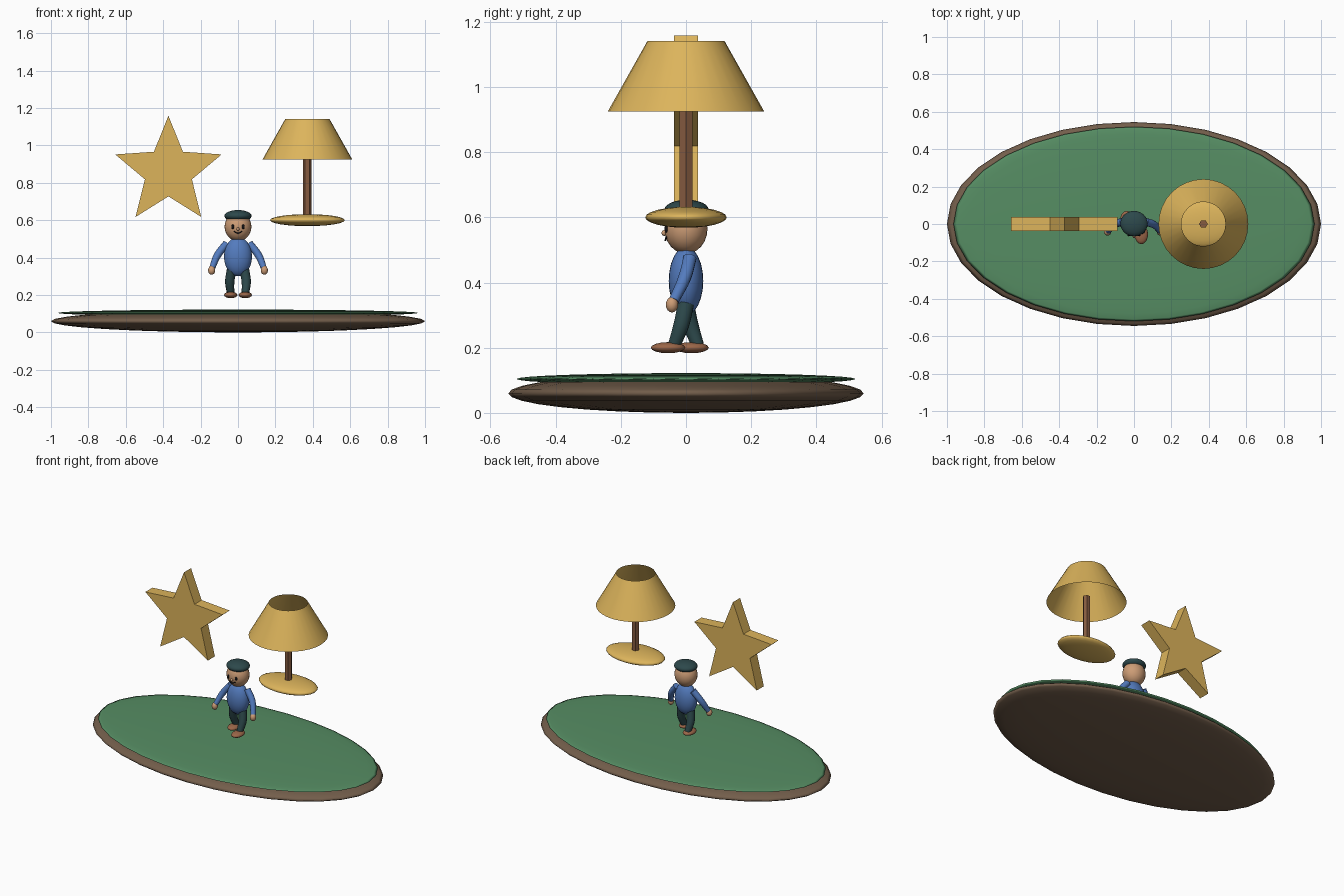
import bpy, bmesh, math

if "Cube" in bpy.data.objects:
    bpy.data.objects.remove(bpy.data.objects["Cube"])


def mat(name, rgb):
    m = bpy.data.materials.new(name)
    m.diffuse_color = (*[c ** 2.2 for c in rgb], 1)
    m.use_nodes = True
    m.node_tree.nodes["Principled BSDF"].inputs["Base Color"].default_value = m.diffuse_color
    return m


GOLD = mat("gold", (0.86, 0.70, 0.36))
WOOD = mat("wood", (0.52, 0.36, 0.26))
EARTH = mat("earth", (0.45, 0.37, 0.30))
GRASS = mat("grass", (0.34, 0.55, 0.39))
SKIN = mat("skin", (0.80, 0.61, 0.46))
BLUE = mat("blue", (0.33, 0.48, 0.74))
DARK = mat("dark", (0.19, 0.29, 0.30))
LEATHER = mat("leather", (0.60, 0.40, 0.29))
BLACK = mat("black", (0.10, 0.10, 0.11))


def finish(name, material, smooth=True):
    ob = bpy.context.object
    ob.name = name
    ob.data.materials.append(material)
    if smooth:
        bpy.ops.object.shade_smooth_by_angle(angle=math.radians(40))
    return ob


def ellipsoid(name, loc, radii, material, seg=24, rings=12):
    bpy.ops.mesh.primitive_uv_sphere_add(segments=seg, ring_count=rings, radius=1, location=loc)
    bpy.context.object.scale = radii
    bpy.ops.object.transform_apply(location=False, rotation=False, scale=True)
    ob = finish(name, material, False)
    ob.data.polygons.foreach_set("use_smooth", [True] * len(ob.data.polygons))
    return ob


def tube(name, points, radii, material):
    cu = bpy.data.curves.new(name, "CURVE")
    cu.dimensions = "3D"
    cu.bevel_depth = 1
    cu.bevel_resolution = 3
    cu.resolution_u = 5
    cu.use_fill_caps = True
    sp = cu.splines.new("BEZIER")
    sp.bezier_points.add(len(points) - 1)
    for bp, p, r in zip(sp.bezier_points, points, radii):
        bp.co, bp.radius = p, r
        bp.handle_left_type = bp.handle_right_type = "AUTO"
    ob = bpy.data.objects.new(name, cu)
    bpy.context.collection.objects.link(ob)
    bpy.ops.object.select_all(action="DESELECT")
    ob.select_set(True)
    bpy.context.view_layer.objects.active = ob
    bpy.ops.object.convert(target="MESH")
    return finish(name, material)


# Oval island
ellipsoid("ground_base", (0, 0, 0.06), (1, 0.545, 0.06), EARTH, 32, 16)
ellipsoid("grass_top", (0, 0, 0.104), (0.965, 0.52, 0.018), GRASS, 32, 16)

# Star: extruded five-point outline
bm = bmesh.new()
outline = []
for i in range(10):
    r = 0.132 if i % 2 else 0.299
    a = math.pi / 2 + i * math.pi / 5
    outline.append(bm.verts.new((-0.372 + r * math.cos(a), -0.037, 0.859 + r * math.sin(a))))
face = bm.faces.new(outline)
ext = bmesh.ops.extrude_face_region(bm, geom=[face])
bmesh.ops.translate(bm, vec=(0, 0.074, 0),
                    verts=[v for v in ext["geom"] if isinstance(v, bmesh.types.BMVert)])
bmesh.ops.recalc_face_normals(bm, faces=bm.faces)
me = bpy.data.meshes.new("star")
bm.to_mesh(me)
bm.free()
me.materials.append(GOLD)
bpy.context.collection.objects.link(bpy.data.objects.new("star", me))

# Lamp: oval foot, six-sided stem, open shade
LX = 0.371
ellipsoid("lamp_foot", (LX, 0, 0.60), (0.2, 0.125, 0.032), GOLD)
bpy.ops.mesh.primitive_cylinder_add(vertices=6, radius=0.023, depth=0.36,
                                    location=(LX, 0, 0.78), rotation=(0, 0, math.pi / 6))
finish("lamp_stem", WOOD, False)
bpy.ops.mesh.primitive_cone_add(vertices=32, radius1=0.24, radius2=0.118, depth=0.217,
                                end_fill_type="NOTHING", location=(LX, 0, 1.033))
finish("lamp_shade", GOLD)

# Figure: torso, head, cap and face
ellipsoid("torso", (0, 0, 0.405), (0.075, 0.053, 0.105), BLUE)
ellipsoid("head", (0, 0, 0.565), (0.072, 0.066, 0.077), SKIN)
ellipsoid("cap", (0, 0.002, 0.623), (0.073, 0.068, 0.031), DARK)
ellipsoid("nose", (0, -0.066, 0.552), (0.008, 0.009, 0.009), SKIN, 12, 8)
tube("mouth", [(-0.022, -0.060, 0.540), (0, -0.063, 0.530), (0.022, -0.060, 0.540)],
     [0.003] * 3, BLACK)

# Paired parts; the right leg steps forward
for s, side in ((-1, "left"), (1, "right")):
    ellipsoid(side + "_eye", (s * 0.028, -0.060, 0.565), (0.008, 0.006, 0.012), BLACK, 12, 8)
    tube(side + "_arm", [(s * 0.060, 0.012, 0.475), (s * 0.108, -0.004, 0.415),
                         (s * 0.138, -0.037, 0.345)], [0.021, 0.020, 0.016], BLUE)
    ellipsoid(side + "_hand", (s * 0.141, -0.043, 0.332), (0.019, 0.019, 0.024), SKIN, 16, 8)
    step = -s * 0.036
    tube(side + "_leg", [(s * 0.034, 0, 0.335), (s * 0.044, step * 0.4, 0.27),
                         (s * 0.039, step, 0.208)], [0.026, 0.025, 0.020], DARK)
    ellipsoid(side + "_shoe", (s * 0.039, step - 0.019, 0.200), (0.036, 0.053, 0.017),
              LEATHER, 16, 8)
